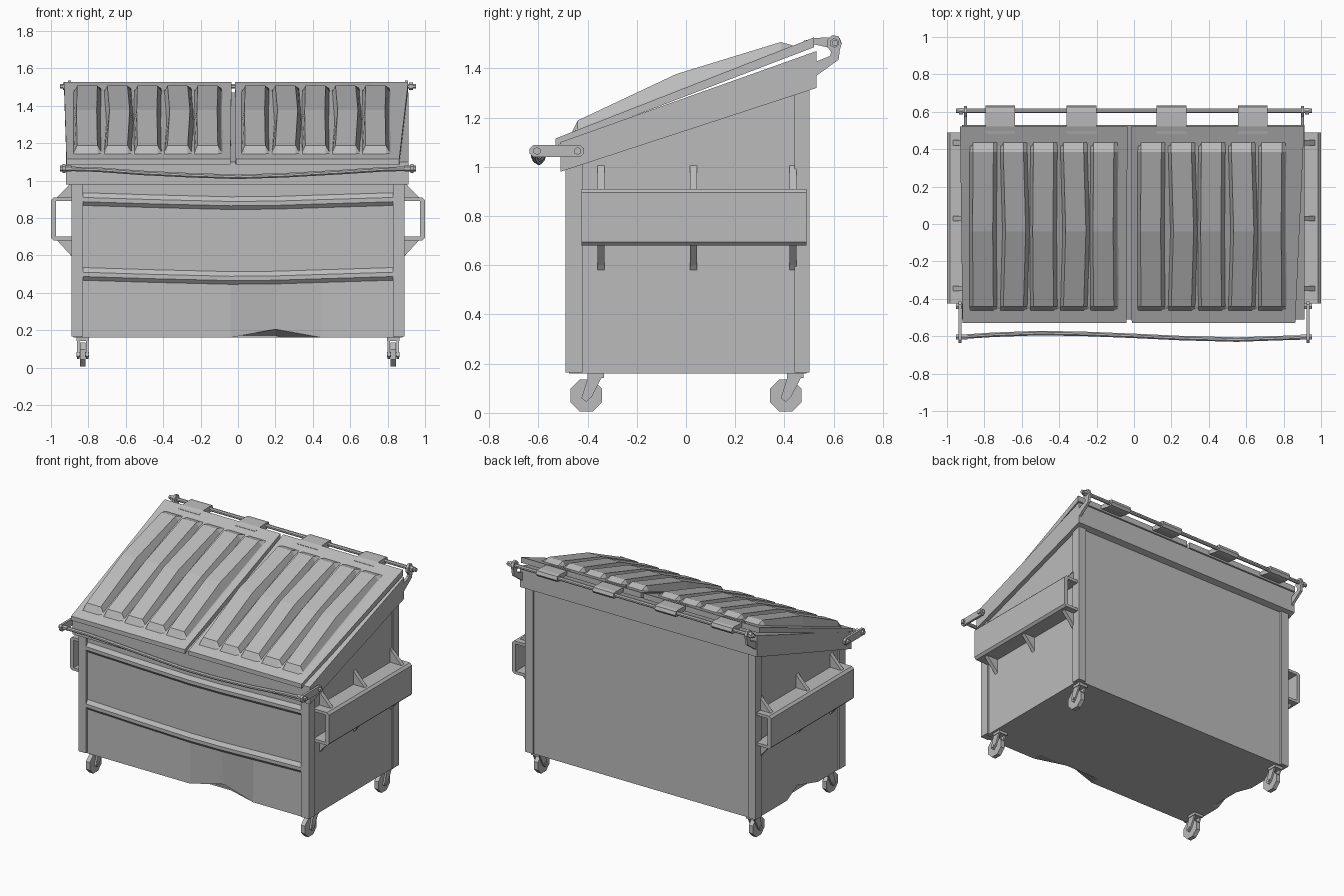
import bpy, bmesh, math
from mathutils import Vector

cube = bpy.data.objects.get("Cube")
if cube:
    bpy.data.objects.remove(cube, do_unlink=True)

GREY = (0.5, 0.5, 0.5, 1)
grey = bpy.data.materials.new("plain grey")
grey.use_nodes = True
grey.diffuse_color = GREY
grey.node_tree.nodes["Principled BSDF"].inputs["Base Color"].default_value = GREY


def finish(name, bm):
    bmesh.ops.recalc_face_normals(bm, faces=bm.faces)
    mesh = bpy.data.meshes.new(name)
    bm.to_mesh(mesh)
    bm.free()
    mesh.materials.append(grey)
    obj = bpy.data.objects.new(name, mesh)
    bpy.context.collection.objects.link(obj)
    return obj


def loft(name, rings):
    """Skin a row of matching closed rings and cap both ends."""
    bm = bmesh.new()
    rows = [[bm.verts.new(p) for p in ring] for ring in rings]
    n = len(rows[0])
    for a, b in zip(rows, rows[1:]):
        for i in range(n):
            j = (i + 1) % n
            bm.faces.new((a[i], a[j], b[j], b[i]))
    bm.faces.new(rows[0])
    bm.faces.new(rows[-1])
    return finish(name, bm)


def extrude_x(name, x0, x1, profile):
    return loft(name, [[(x, y, z) for y, z in profile] for x in (x0, x1)])


def extrude_y(name, y0, y1, profile):
    return loft(name, [[(x, y, z) for x, z in profile] for y in (y0, y1)])


def box(name, x0, x1, y0, y1, z0, z1):
    return extrude_x(name, x0, x1, [(y0, z0), (y1, z0), (y1, z1), (y0, z1)])


def tube(name, path, r, sides=8):
    """Round bar following a path that runs mainly along x."""
    return loft(name, [[(x, y + r * math.cos(t), z + r * math.sin(t))
                        for t in [math.tau * (k + 0.5) / sides for k in range(sides)]]
                       for x, y, z in path])


# Body core
extrude_x("body_core", -0.84, 0.84,
          [(-0.41, 0.16), (0.49, 0.16), (0.49, 1.33), (-0.41, 1.05)])

# Front panel with two pressed ribs, sagging in the middle and dented at the foot
rings = []
for x, sag, dent in [(-0.84, 0, 0), (-0.45, 0.012, 0), (-0.04, 0.022, 0),
                     (0.2, 0.02, 0.045), (0.45, 0.012, 0), (0.84, 0, 0)]:
    ring = [(x, -0.40, 0.16), (x, -0.475 + dent * 0.8, 0.16 + dent)]
    for z in (0.47, 0.87):
        z -= sag
        ring += [(x, -0.472, z - 0.003), (x, -0.49, z + 0.017),
                 (x, -0.49, z + 0.04), (x, -0.472, z + 0.065)]
    rings.append(ring + [(x, -0.472, 1.03), (x, -0.40, 1.03)])
loft("front_panel", rings)

# Side panels, one of them buckled along the bottom edge
for side, label in ((1, "left"), (-1, "right")):
    rings = []
    for y, top, dent in [(-0.44, 1.02, 0), (-0.2, 1.1, 0), (-0.02, 1.16, 0.035),
                         (0.14, 1.2, 0), (0.46, 1.32, 0)]:
        d = dent if side < 0 else 0
        rings.append([(side * x, y, z) for x, z in
                      [(0.82, 0.16), (0.88 - d, 0.16 + d), (0.88, 0.6),
                       (0.88, top), (0.82, top)]])
    loft(label + "_side_panel", rings)

    # Corner posts
    a, b = sorted((side * 0.83, side * 0.89))
    box(label + "_front_post", a, b, -0.49, -0.42, 0.165, 1.03)
    box(label + "_rear_post", a, b, 0.44, 0.502, 0.165, 1.34)

    # Fork pocket: an open channel with chamfered outer corners
    channel = [(0.87, 0.68), (0.985, 0.68), (1.0, 0.695), (1.0, 0.895), (0.985, 0.91),
               (0.87, 0.91), (0.87, 0.89), (0.972, 0.89), (0.972, 0.70), (0.87, 0.70)]
    extrude_y(label + "_fork_pocket", -0.425, 0.49, [(side * x, z) for x, z in channel])

    # Gussets above and below the pocket
    for y in (-0.345, 0.03, 0.435):
        for word, z0, z1 in (("upper", 0.905, 1.005), ("lower", 0.685, 0.58)):
            zm = z1 + (z0 - z1) * 0.2
            extrude_y(label + "_" + word + "_gusset", y - 0.014, y + 0.014,
                      [(side * x, z) for x, z in
                       [(0.87, z0), (0.972, z0), (0.895, zm), (0.88, z1), (0.87, z1)]])

    # Arm holding the front bar, with its bolts
    a, b = sorted((side * 0.922, side * 0.938))
    extrude_x(label + "_bar_arm", a, b,
              [(-0.62, 1.04), (-0.43, 1.04), (-0.415, 1.055), (-0.415, 1.075),
               (-0.43, 1.088), (-0.62, 1.088), (-0.635, 1.075), (-0.635, 1.055)])
    for y in (-0.44, -0.605):
        tube(label + "_arm_bolt", [(side * 0.89, y, 1.064), (side * 0.952, y, 1.064)], 0.016, 6)

    # Bracket carrying the hinge rod
    a, b = sorted((side * 0.892, side * 0.91))
    extrude_x(label + "_hinge_bracket", a, b,
              [(0.51, 1.36), (0.53, 1.37), (0.62, 1.435), (0.625, 1.475), (0.632, 1.5),
               (0.62, 1.53), (0.595, 1.535), (0.573, 1.515), (0.573, 1.49),
               (0.59, 1.465), (0.585, 1.45), (0.51, 1.42)])
    tube(label + "_hinge_nut", [(side * 0.915, 0.603, 1.503), (side * 0.935, 0.603, 1.503)], 0.02, 6)

    # Casters: wheel, axle and raked fork
    for y, end in ((-0.405, "front"), (0.405, "rear")):
        name = label + "_" + end + "_caster"
        x = side * 0.83
        tube(name + "_wheel", [(x - 0.015, y, 0.07), (x + 0.015, y, 0.07)], 0.07)
        tube(name + "_axle", [(x - 0.034, y, 0.07), (x + 0.034, y, 0.07)], 0.013, 6)
        for s in (-0.024, 0.024):
            extrude_x(name + "_fork", x + s - 0.006, x + s + 0.006,
                      [(y - 0.02, 0.06), (y, 0.045), (y + 0.022, 0.065),
                       (y + 0.068, 0.155), (y + 0.01, 0.155)])
        box(name + "_plate", x - 0.034, x + 0.034, y + 0.005, y + 0.072, 0.142, 0.162)

# Slanted rim band around the top
extrude_x("rim_band", -0.92, 0.912,
          [(-0.51, 0.98), (0.53, 1.32), (0.53, 1.47), (-0.51, 1.10)])


def lid_z(y):
    return 1.115 + 0.391 * (y + 0.53)


# Lids: a thin slab with five raised ridges that crown at the middle
for label, front, rear, ridge_x in (("right", (-0.917, -0.04), (-0.93, -0.035), -0.88),
                                    ("left", (-0.012, 0.862), (-0.015, 0.91), 0.018)):
    loft(label + "_lid", [[(a, y, lid_z(y) - t), (b, y, lid_z(y) - t),
                           (b, y, lid_z(y)), (a, y, lid_z(y))]
                          for y, (a, b), t in ((-0.53, front, 0.03), (0.52, rear, 0.04))])
    rings = []
    for y, h, inset, jog in [(-0.465, -0.003, 0, 0), (-0.44, 0.038, 0.016, 0),
                             (-0.04, 0.07, 0.016, 0.012), (0.385, 0.034, 0.016, 0),
                             (0.44, -0.003, 0, 0)]:
        z = lid_z(y)
        ring = [(ridge_x, y, z - 0.02), (ridge_x, y, z - 0.003)]
        for i in range(5):
            a = ridge_x + i * 0.161
            j = jog if i % 2 else -jog * 0.3
            low = min(h, 0.004)
            ring += [(a + 0.004 + j, y, z + low), (a + 0.02 + j, y, z + h),
                     (a + 0.128 + j, y, z + h), (a + 0.148 + j, y, z + low)]
        end = ridge_x + 0.8
        rings.append(ring + [(end, y, z - 0.003), (end, y, z - 0.02)])
    loft(label + "_lid_ridges", rings)

# Hinge rod with four wrapped hinge tabs
tube("hinge_rod", [(-0.953, 0.605, 1.503), (0.953, 0.605, 1.503)], 0.013)
for x in (-0.715, -0.28, 0.2, 0.635):
    extrude_x("hinge_tab", x - 0.08, x + 0.08,
              [(0.48, 1.49), (0.51, 1.5), (0.585, 1.483), (0.62, 1.483), (0.633, 1.5),
               (0.625, 1.523), (0.6, 1.527), (0.52, 1.523), (0.48, 1.512)])

# Bent bar across the front
tube("front_bar", [(-0.95, -0.605, 1.064), (-0.75, -0.592, 1.058), (-0.5, -0.583, 1.04),
                   (-0.25, -0.588, 1.028), (0, -0.598, 1.02), (0.25, -0.61, 1.028),
                   (0.55, -0.618, 1.045), (0.78, -0.61, 1.06), (0.95, -0.605, 1.064)], 0.013)
